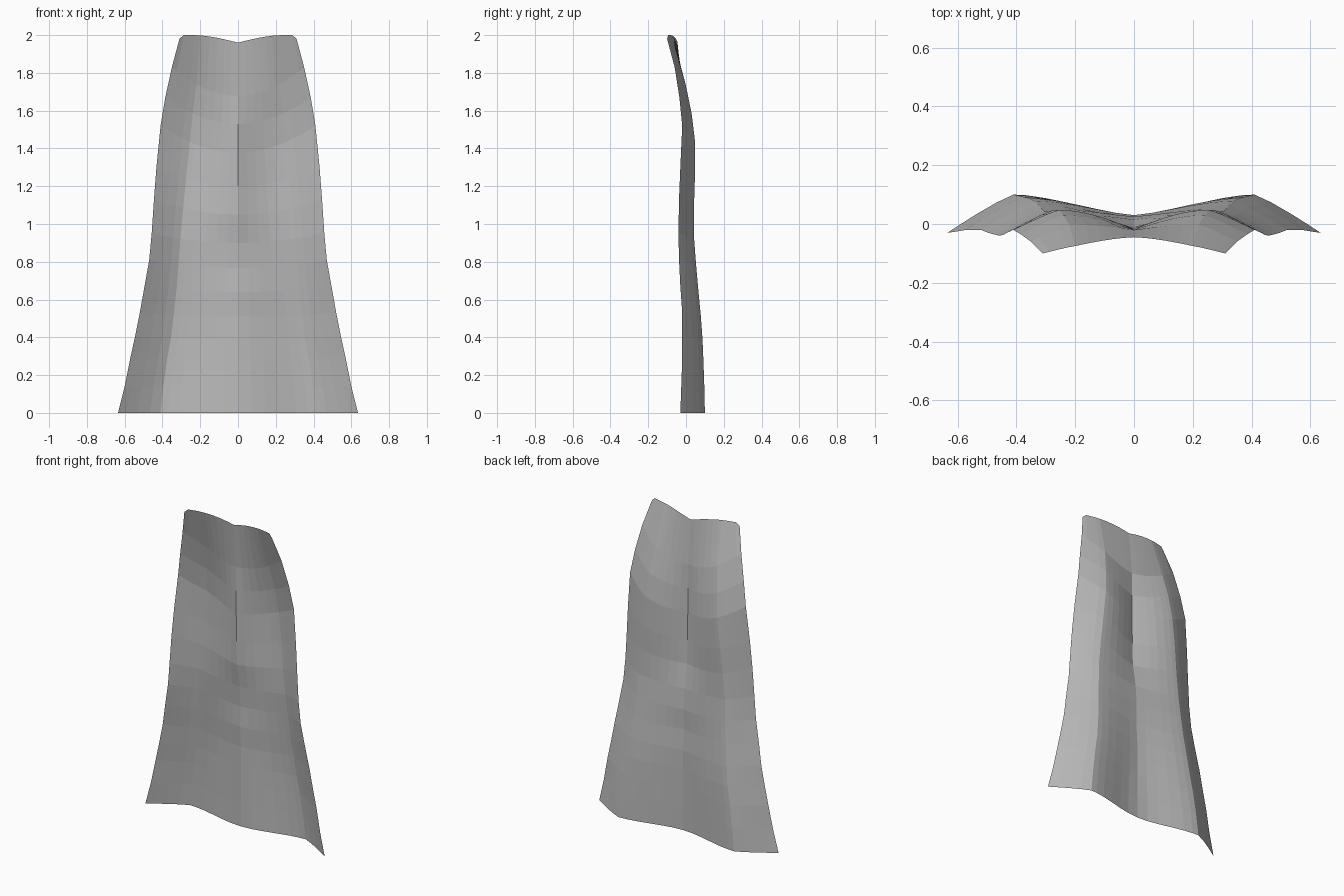
import bpy
import bmesh
import math

# Remove the default cube only
default_cube = bpy.data.objects.get("Cube")
if default_cube:
    bpy.data.objects.remove(default_cube, do_unlink=True)


def make_material(name, color):
    material = bpy.data.materials.new(name)
    material.use_nodes = True
    material.diffuse_color = color
    material.node_tree.nodes["Principled BSDF"].inputs["Base Color"].default_value = color
    return material


# Cloth rows from hem to collar:
# centre height, edge rise, half width, edge depth, fold x, fold depth, centre depth
ROWS = [
    (0, 0, .635, -.03, .41, .1, .03),
    (.14, 0, .6, -.025, .395, .097, .03),
    (.28, .01, .57, -.02, .375, .092, .03),
    (.39, .015, .545, -.02, .355, .087, .03),
    (.51, .02, .52, -.02, .34, .078, .03),
    (.64, .03, .495, -.03, .325, .065, .022),
    (.77, .04, .47, -.037, .315, .053, .025),
    (.9, .05, .457, -.04, .305, .043, .015),
    (1.05, .08, .445, -.037, .29, .042, -.01),
    (1.2, .1, .432, -.03, .275, .047, -.015),
    (1.38, .14, .41, -.02, .255, .048, -.018),
    (1.53, .14, .385, -.035, .24, .03, -.02),
    (1.68, .15, .35, -.06, .22, -.002, -.02),
    (1.96, .04, .31, -.1, .2, -.075, -.045),
]
INNER = [0, .18, .36, .55, .75, .9, 1]   # centre line to fold
OUTER = [.25, .55, .8, 1]                # fold to side edge


def half_row(row):
    """Points of one row from the centre line out to the side edge."""
    height, rise, width, edge_y, fold_x, fold_y, centre_y = row
    is_collar = row is ROWS[-1]
    upper = min(height / 1.2, 1)

    def lift(x):
        t = x / width
        if is_collar:
            drop = .02 if t > .99 else 0
            return height + rise * math.sin(min(t / .8, 1) * math.pi / 2) - drop
        return height + rise * t * t

    points = []
    for u in INNER:
        soft = u * u * (3 - 2 * u)
        sharp = math.sin(u * math.pi / 2)
        blend = soft + (sharp - soft) * upper
        if is_collar:
            blend = u ** 1.5
        x = fold_x * u
        points.append((x, centre_y + (fold_y - centre_y) * blend, lift(x)))
    for v in OUTER:
        x = fold_x + (width - fold_x) * v
        points.append((x, fold_y + (edge_y - fold_y) * v ** 1.15, lift(x)))
    return points


# Draped cloth sheet, mirrored about the centre line
bm = bmesh.new()
grid = []
for row in ROWS:
    half = half_row(row)
    full = [(-x, y, z) for x, y, z in reversed(half[1:])] + half
    grid.append([bm.verts.new(point) for point in full])
for low, high in zip(grid, grid[1:]):
    for i in range(len(low) - 1):
        bm.faces.new((low[i], low[i + 1], high[i + 1], high[i]))

# Centre slit running down the upper back
slit = [e for e in bm.edges
        if all(abs(v.co.x) < .001 and .89 < v.co.z < 1.69 for v in e.verts)]
bmesh.ops.split_edges(bm, edges=slit)

mesh = bpy.data.meshes.new("cape")
bm.to_mesh(mesh)
bm.free()
mesh.materials.append(make_material("grey cloth", (.5, .5, .5, 1)))
cape = bpy.data.objects.new("cape", mesh)
bpy.context.collection.objects.link(cape)
